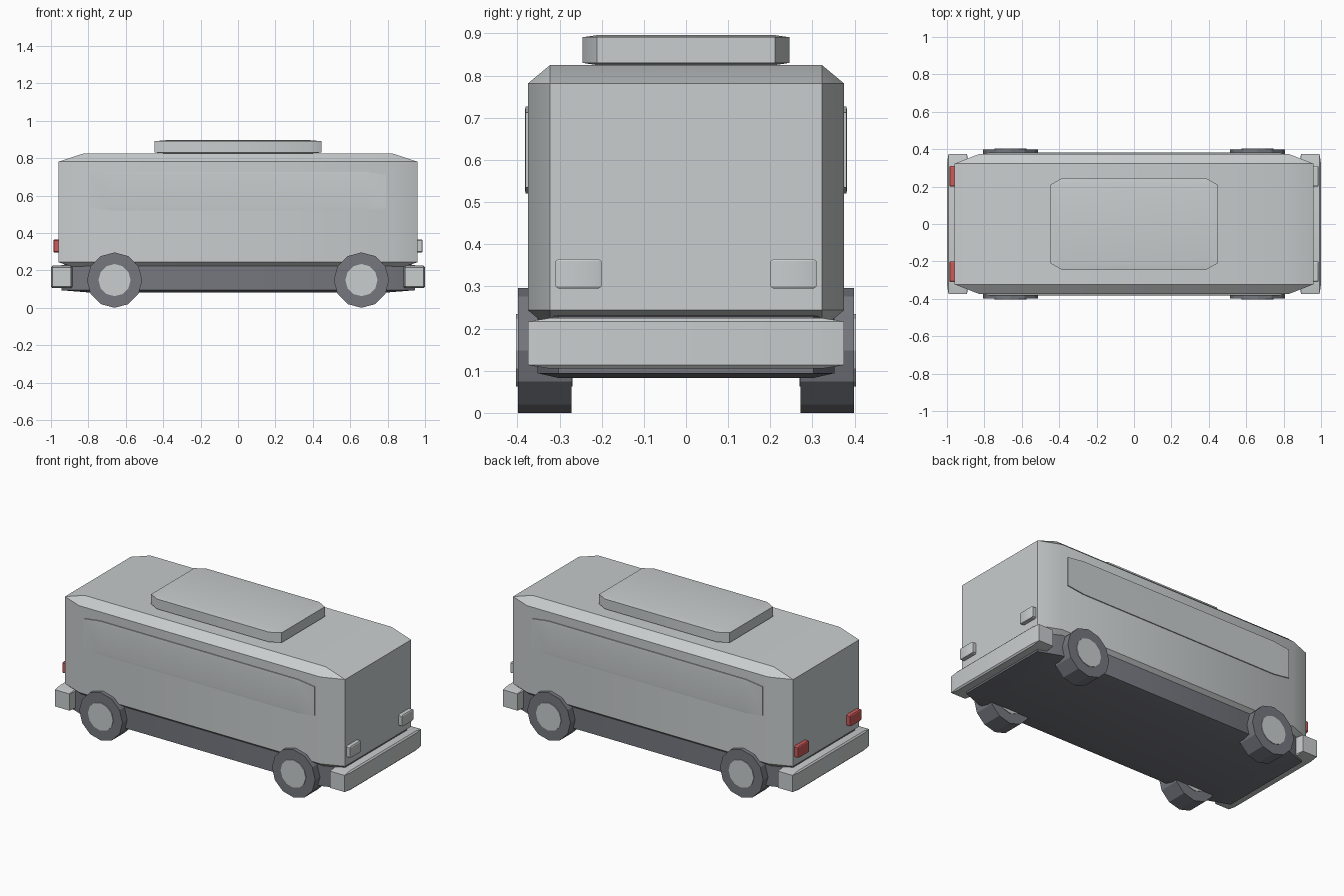
import bpy, bmesh, math
from mathutils import Matrix, Vector

if "Cube" in bpy.data.objects:
    bpy.data.objects.remove(bpy.data.objects["Cube"])


def material(name, rgb):
    mat = bpy.data.materials.new(name)
    mat.use_nodes = True
    color = (*rgb, 1.0)
    mat.diffuse_color = color
    mat.node_tree.nodes["Principled BSDF"].inputs["Base Color"].default_value = color
    return mat


paint = material("pale_grey_paint", (0.58, 0.61, 0.61))
dark = material("dark_grey", (0.18, 0.185, 0.21))
red = material("red_lens", (0.60, 0.10, 0.10))


def add_object(name, bm, mat):
    mesh = bpy.data.meshes.new(name)
    bm.to_mesh(mesh)
    bm.free()
    mesh.materials.append(mat)
    obj = bpy.data.objects.new(name, mesh)
    bpy.context.collection.objects.link(obj)
    return obj


def chamfered_box(name, low, high, mat, chamfer=0.14):
    """Unit cube, chamfered, then stretched so chamfers follow each axis."""
    low, high = Vector(low), Vector(high)
    bm = bmesh.new()
    bmesh.ops.create_cube(bm, size=2)
    bmesh.ops.bevel(bm, geom=bm.edges[:], offset=chamfer, segments=1,
                    affect='EDGES', profile=0.5)
    bmesh.ops.scale(bm, vec=(high - low) / 2, verts=bm.verts)
    bmesh.ops.translate(bm, vec=(high + low) / 2, verts=bm.verts)
    bm.normal_update()
    # Smooth the shallow chamfers, keep the steeper edges crisp
    for face in bm.faces:
        face.smooth = True
    for edge in bm.edges:
        edge.smooth = edge.calc_face_angle(0) < math.radians(30)
    return add_object(name, bm, mat)


def disc(name, x, y_in, y_out, z, radius, mat):
    """Twelve-sided cylinder lying along y."""
    bm = bmesh.new()
    place = (Matrix.Translation((x, (y_in + y_out) / 2, z))
             @ Matrix.Rotation(math.pi / 2, 4, 'X'))
    bmesh.ops.create_cone(bm, cap_ends=True, segments=12, radius1=radius,
                          radius2=radius, depth=abs(y_out - y_in), matrix=place)
    return add_object(name, bm, mat)


# Main shell, undercarriage and roof unit
chamfered_box("body", (-0.96, -0.375, 0.20), (0.96, 0.375, 0.825), paint)
chamfered_box("chassis", (-0.945, -0.352, 0.083), (0.945, 0.352, 0.24), dark)
chamfered_box("roof_unit", (-0.447, -0.245, 0.825), (0.447, 0.245, 0.896), paint)

# Parts at each end of the vehicle
for end, sx, lens in (("front", 1, paint), ("rear", -1, red)):
    x0, x1 = sorted((sx * 0.885, sx * 1.0))
    chamfered_box(end + "_bumper", (x0, -0.375, 0.105), (x1, 0.375, 0.225), paint)
    for side, sy in (("left", 1), ("right", -1)):
        x0, x1 = sorted((sx * 0.94, sx * 0.987))
        y0, y1 = sorted((sy * 0.20, sy * 0.31))
        chamfered_box(f"{end}_light_{side}", (x0, y0, 0.295), (x1, y1, 0.365), lens)
        # Tyre with a hub running right through it
        disc(f"{end}_tyre_{side}", sx * 0.66, sy * 0.272, sy * 0.399, 0.148, 0.148, dark)
        disc(f"{end}_hub_{side}", sx * 0.66, sy * 0.269, sy * 0.403, 0.148, 0.086, paint)

# Long side panels
for side, sy in (("left", 1), ("right", -1)):
    y0, y1 = sorted((sy * 0.365, sy * 0.382))
    chamfered_box("side_panel_" + side, (-0.79, y0, 0.52), (0.79, y1, 0.727), paint)
